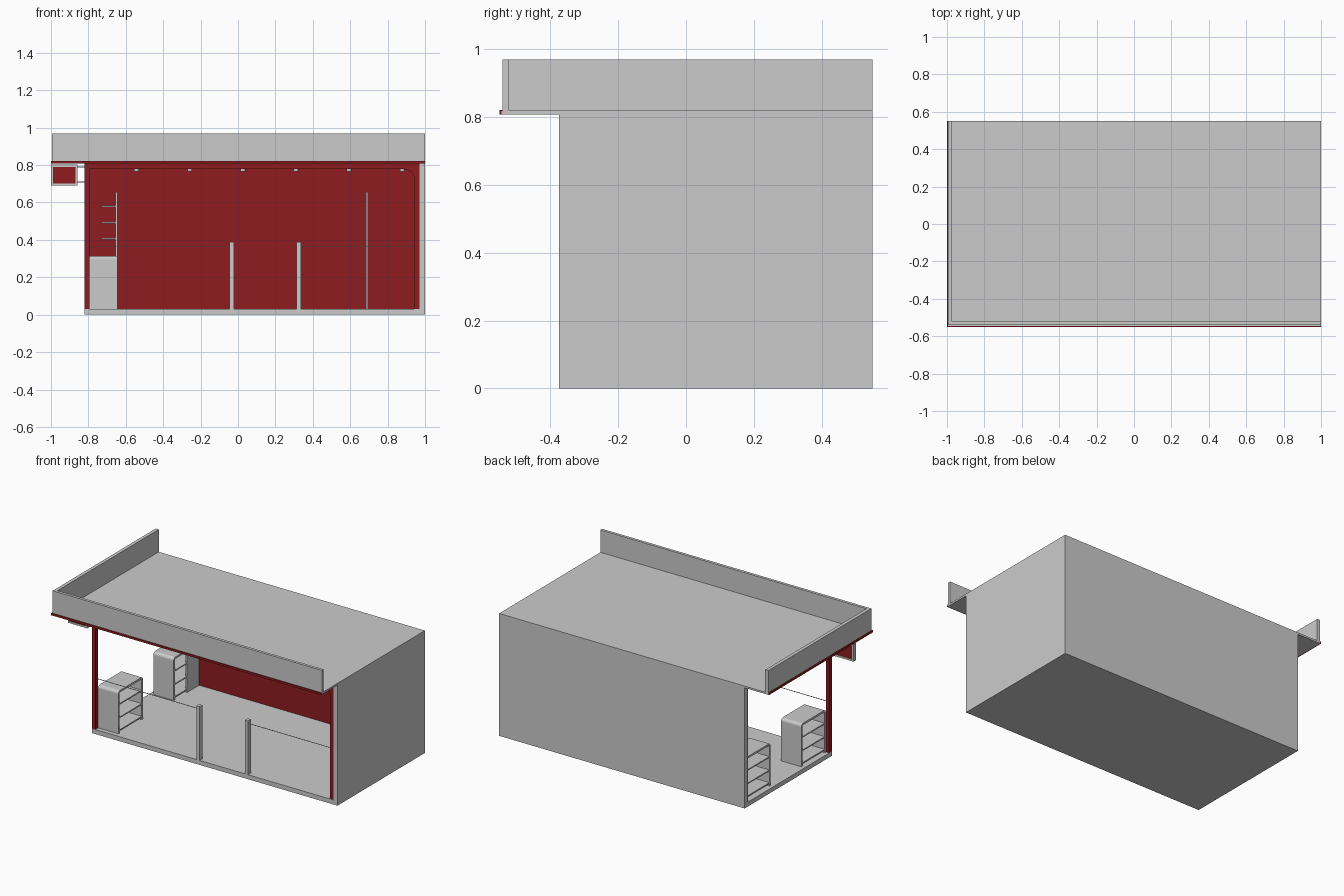
import bpy, bmesh, math

if "Cube" in bpy.data.objects:
    bpy.data.objects.remove(bpy.data.objects["Cube"])


def material(name, rgb):
    m = bpy.data.materials.new(name)
    m.diffuse_color = (*rgb, 1)
    m.use_nodes = True
    m.node_tree.nodes["Principled BSDF"].inputs["Base Color"].default_value = m.diffuse_color
    return m


RED = material("red_paint", (0.27, 0.012, 0.014))


def box(name, x, y, z, mat=None):
    """Axis-aligned box from (min, max) ranges."""
    bm = bmesh.new()
    bmesh.ops.create_cube(bm, size=1)
    for v in bm.verts:
        v.co = [r[0] if c < 0 else r[1] for c, r in zip(v.co, (x, y, z))]
    return finish(name, bm, mat)


def prism(name, points, y, mat=None, axis="y"):
    """Outline extruded along y (outline in xz) or x (outline in yz)."""
    bm = bmesh.new()
    place = (lambda a, b: (a, y[0], b)) if axis == "y" else (lambda a, b: (y[0], a, b))
    face = bm.faces.new([bm.verts.new(place(*p)) for p in points])
    new = bmesh.ops.extrude_face_region(bm, geom=[face])["geom"]
    d = y[1] - y[0]
    bmesh.ops.translate(bm, verts=[g for g in new if isinstance(g, bmesh.types.BMVert)],
                        vec=(0, d, 0) if axis == "y" else (d, 0, 0))
    bmesh.ops.recalc_face_normals(bm, faces=bm.faces[:])
    return finish(name, bm, mat)


def finish(name, bm, mat):
    me = bpy.data.meshes.new(name)
    bm.to_mesh(me)
    bm.free()
    ob = bpy.data.objects.new(name, me)
    bpy.context.collection.objects.link(ob)
    if mat:
        me.materials.append(mat)
    return ob


def arc(cx, cz, r, a0, a1, n=6):
    return [(cx + r * math.cos(math.radians(a0 + (a1 - a0) * i / n)),
             cz + r * math.sin(math.radians(a0 + (a1 - a0) * i / n))) for i in range(n + 1)]


# Shell: floor, walls, overhanging roof
box("floor", (-0.82, 1), (-0.375, 0.55), (0, 0.03))
box("right_wall", (0.97, 1), (-0.375, 0.55), (0.03, 0.81))
box("back_wall", (-0.82, 0.97), (0.52, 0.55), (0.03, 0.81))
box("back_wall_lining", (-0.82, 0.97), (0.516, 0.52), (0.03, 0.81), RED)
box("roof", (-0.995, 1), (-0.545, 0.55), (0.808, 0.82))

# Red trim on the roof edge and the parapet above it
box("front_trim", (-1, 1), (-0.55, -0.545), (0.808, 0.822), RED)
box("left_trim", (-1, -0.995), (-0.545, 0.55), (0.808, 0.822), RED)
box("front_parapet", (-0.995, 1), (-0.541, -0.522), (0.82, 0.97))
box("left_parapet", (-0.995, -0.972), (-0.522, 0.55), (0.82, 0.97))

# Red shopfront frame with a rounded inner corner
prism("shopfront_frame",
      [(-0.82, 0.03), (-0.82, 0.808), (0.97, 0.808), (0.97, 0.03), (0.942, 0.03)]
      + arc(0.892, 0.728, 0.05, 0, 90) + [(-0.795, 0.778), (-0.795, 0.03)],
      (-0.372, -0.345), RED)

# Glazing rails and entrance posts
for i, x in enumerate([(-0.795, -0.045), (0.34, 0.942)]):
    box(f"glazing_rail_{i}", x, (-0.36, -0.357), (0.364, 0.367))
for i, x in enumerate([-0.033, 0.325]):
    box(f"entrance_post_{i}", (x - 0.012, x + 0.012), (-0.375, -0.345), (0.03, 0.39))


# Low display units: rounded end panels and top with open shelves
def display_unit(name, y0, y1, back_panel):
    x, t, r, top = (-0.795, -0.645), 0.013, 0.02, 0.315
    if back_panel:
        outer = arc(y0 + r, top - r, r, 180, 90) + arc(y1 - r, top - r, r, 90, 0)
        inner = [(y1 - t, top - t), (y0 + t, top - t)]
        pts = [(y0, 0.03)] + outer + [(y1, 0.03), (y1 - t, 0.03)] + inner + [(y0 + t, 0.03)]
    else:
        pts = ([(y0, 0.03)] + arc(y0 + r, top - r, r, 180, 90)
               + [(y1, top), (y1, top - t), (y0 + t, top - t), (y0 + t, 0.03)])
    prism(name + "_case", pts, x, axis="x")
    for i, z in enumerate([0.045, 0.13, 0.22]):
        box(f"{name}_shelf_{i}", x, (y0 + t, y1 - t * back_panel), (z, z + 0.008))


display_unit("front_display", -0.345, -0.085, True)
display_unit("rear_display", 0.24, 0.516, False)

# Tall side partitions and the wall shelves left of them
for name, x in (("left_partition", -0.65), ("right_partition", 0.69)):
    box(name, (x - 0.006, x + 0.006), (0.38, 0.516), (0.03, 0.655))
for i, z in enumerate([0.405, 0.492, 0.58]):
    box(f"wall_shelf_{i}", (-0.73, -0.656), (0.385, 0.516), (z - 0.004, z + 0.004))

# Red panels on the back wall between and beside the partitions
box("centre_wall_panel", (-0.644, 0.684), (0.508, 0.516), (0.03, 0.63), RED)
box("right_wall_panel", (0.696, 0.97), (0.508, 0.516), (0.03, 0.648), RED)

# Ceiling spotlights
for i in range(6):
    bm = bmesh.new()
    bmesh.ops.create_cone(bm, cap_ends=True, segments=16, radius1=0.013, radius2=0.013, depth=0.043)
    bmesh.ops.translate(bm, verts=bm.verts, vec=(-0.542 + 0.284 * i, -0.3, 0.787))
    finish(f"ceiling_light_{i}", bm, None)

# Projecting blank sign on the left: grey rim, red faces, brackets
sx, sz, sy, b = (-1, -0.857), (0.69, 0.803), (-0.372, -0.345), 0.012
box("sign_rim_top", sx, sy, (sz[1] - b, sz[1]))
box("sign_rim_bottom", sx, sy, (sz[0], sz[0] + b))
for i, x in enumerate([(sx[0], sx[0] + b), (sx[1] - b, sx[1])]):
    box(f"sign_rim_side_{i}", x, sy, (sz[0] + b, sz[1] - b))
box("sign_panel", (sx[0] + b, sx[1] - b), (sy[0] + 0.003, sy[1] - 0.003), (sz[0] + b, sz[1] - b), RED)
for i, z in enumerate([0.71, 0.79]):
    box(f"sign_bracket_{i}", (-0.857, -0.82), (-0.361, -0.356), (z - 0.003, z + 0.003))
